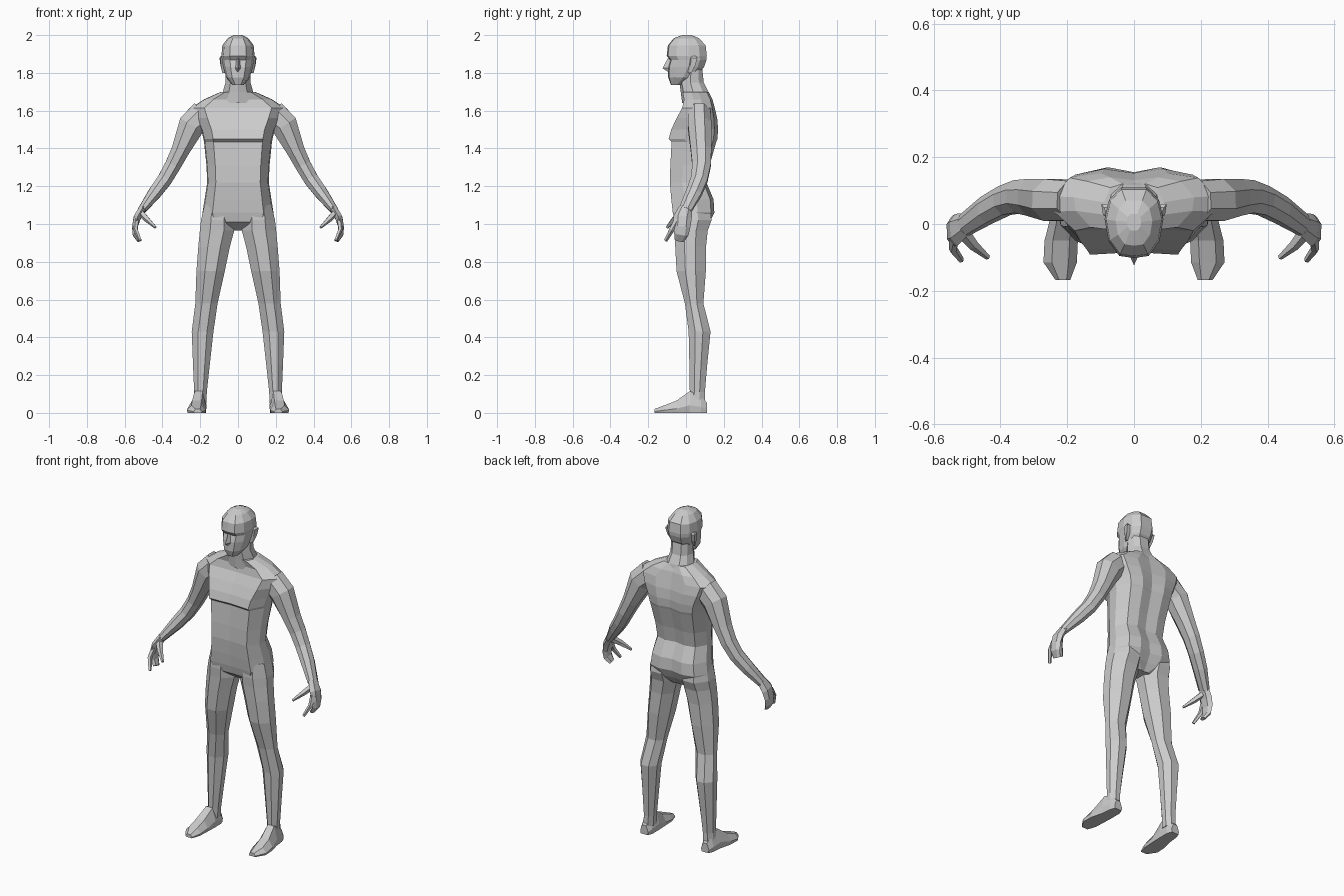
import bpy, bmesh, math
from mathutils import Vector


def loft(name, rings, mirror=False):
    """Skin a list of equal-length closed rings and cap both ends."""
    bm = bmesh.new()
    loops = [[bm.verts.new(p) for p in r] for r in rings]
    n = len(loops[0])
    for a, b in zip(loops, loops[1:]):
        for i in range(n):
            j = (i + 1) % n
            bm.faces.new((a[i], a[j], b[j], b[i]))
    bm.faces.new(loops[0][::-1])
    bm.faces.new(loops[-1])
    bmesh.ops.recalc_face_normals(bm, faces=bm.faces)
    me = bpy.data.meshes.new(name)
    bm.to_mesh(me)
    bm.free()
    ob = bpy.data.objects.new(name, me)
    bpy.context.collection.objects.link(ob)
    if mirror:
        mod = ob.modifiers.new("mirror", 'MIRROR')
        mod.use_mirror_merge = False
    return ob


def level_ring(half, z, w, front, back):
    """Symmetric horizontal ring from a half profile (x share, depth share)."""
    pts = [Vector((x * w, front + t * (back - front), z)) for x, t in half]
    return pts + [Vector((-p.x, p.y, p.z)) for p in reversed(pts) if p.x > 1e-6]


def limb(name, nodes, sides=8):
    """Mirrored tube; node = (x, y, z, thickness, depth), rings follow the path."""
    rings = []
    pos = [Vector(n[:3]) for n in nodes]
    for i, n in enumerate(nodes):
        d = (pos[min(i + 1, len(pos) - 1)] - pos[max(i - 1, 0)]).normalized()
        u = Vector((0, 1, 0)).cross(d).normalized()
        v = d.cross(u)
        ring = []
        for k in range(sides):
            a = 2 * math.pi * (k + 0.5) / sides
            ring.append(pos[i] + (u * math.cos(a) * n[3] + v * math.sin(a) * n[4]) * 1.06)
        rings.append(ring)
    return loft(name, rings, True)


# Torso: flat front, angled flanks, grooved spine, chest ledge
body = [(0, .03), (.72, 0), (.97, .33), (1, .6), (.78, .92), (.4, 1), (0, .94)]
loft("torso", [level_ring(body, *r) for r in [
    (.965, .06, .0, .09),
    (1.01, .17, -.058, .125),
    (1.06, .188, -.07, .15),
    (1.13, .177, -.078, .146),
    (1.22, .163, -.085, .108),
    (1.31, .167, -.083, .125),
    (1.435, .18, -.076, .16),
    (1.45, .183, -.092, .166),
    (1.50, .195, -.078, .17),
    (1.56, .225, -.05, .165),
    (1.615, .247, -.02, .152),
    (1.66, .18, -.01, .14),
    (1.70, .09, -.018, .12)]])

# Neck
neck = [(0, 0), (.6, .1), (1, .45), (.85, .8), (.45, 1), (0, 1)]
loft("neck", [level_ring(neck, *r) for r in [
    (1.64, .11, -.02, .13),
    (1.70, .08, -.028, .118),
    (1.75, .066, -.035, .094),
    (1.83, .064, -.02, .085)]])

# Head: chin, jaw, eye recess, brow, crown
skull = [(0, 0), (.5, .03), (.87, .24), (1, .55), (.85, .82), (.45, 1), (0, 1)]
loft("head", [level_ring(skull, *r) for r in [
    (1.737, .03, -.08, -.02),
    (1.775, .062, -.094, .05),
    (1.83, .078, -.094, .095),
    (1.868, .085, -.084, .108),
    (1.89, .088, -.102, .11),
    (1.945, .083, -.096, .104),
    (1.983, .055, -.065, .07),
    (2.0, .022, -.02, .03)]])

# Nose wedge
loft("nose", [[Vector((-w, -.075, z)), Vector((0, y, z)), Vector((w, -.075, z))]
              for z, w, y in [(1.805, .016, -.094), (1.825, .022, -.124), (1.88, .01, -.095)]])

# Ears
loft("ear", [[Vector((.07, y0, z)), Vector((x, y0 + .012, z)),
              Vector((x + .005, y1, z)), Vector((.07, y1, z))]
             for z, x, y0, y1 in [(1.80, .078, .01, .03), (1.84, .088, .012, .05),
                                  (1.88, .093, .015, .06), (1.89, .085, .025, .05)]], True)

# Arms
limb("arm", [(.18, .07, 1.585, .075, .06),
             (.245, .072, 1.525, .072, .064),
             (.305, .08, 1.39, .049, .056),
             (.345, .082, 1.31, .043, .05),
             (.388, .07, 1.235, .04, .045),
             (.44, .042, 1.165, .036, .042),
             (.508, -.004, 1.075, .022, .034)])

# Hands: curled finger block, separate forefinger, thumb
limb("fingers", [(.505, -.002, 1.085, .02, .034),
                 (.533, -.018, 1.035, .021, .046),
                 (.546, -.022, .985, .016, .042),
                 (.545, -.025, .945, .014, .036),
                 (.525, -.035, .912, .01, .024)], 6)
limb("forefinger", [(.538, -.045, 1.02, .014, .018),
                    (.542, -.075, .97, .012, .014),
                    (.517, -.108, .912, .008, .009)], 5)
limb("thumb", [(.515, -.02, 1.06, .018, .022),
               (.482, -.062, 1.025, .015, .016),
               (.437, -.1, .982, .007, .008)], 5)

# Legs: eight-sided level rings between inner/outer and front/back limits
octagon = [(.3, 0), (.7, .0), (1, .3), (1, .65), (.72, 1), (.28, 1), (0, .68), (0, .3)]
leg_rings = [(1.10, .04, .178, -.06, .125),
             (1.02, .02, .196, -.064, .135),
             (.965, .02, .202, -.06, .115),
             (.88, .043, .21, -.057, .106),
             (.75, .07, .22, -.05, .105),
             (.58, .108, .226, -.006, .092),
             (.43, .13, .245, .014, .13),
             (.25, .15, .238, .018, .112),
             (.11, .165, .232, .02, .10),
             (.05, .168, .235, .015, .102)]
loft("leg", [[Vector((a + u * (b - a), f + v * (k - f), z)) for u, v in octagon]
             for z, a, b, f, k in leg_rings], True)

# Feet: sections from heel to toe, flat sole, narrowed instep
sole = [(-.9, 0), (.9, 0), (1, .35), (.5, 1), (-.5, 1), (-1, .35)]
loft("foot", [[Vector((c + u * w, y, v * h)) for u, v in sole]
              for y, c, w, h in [(.11, .205, .026, .055), (.08, .205, .038, .09),
                                 (.02, .208, .042, .115), (-.05, .218, .05, .065),
                                 (-.115, .221, .05, .04), (-.168, .213, .022, .02)]], True)
